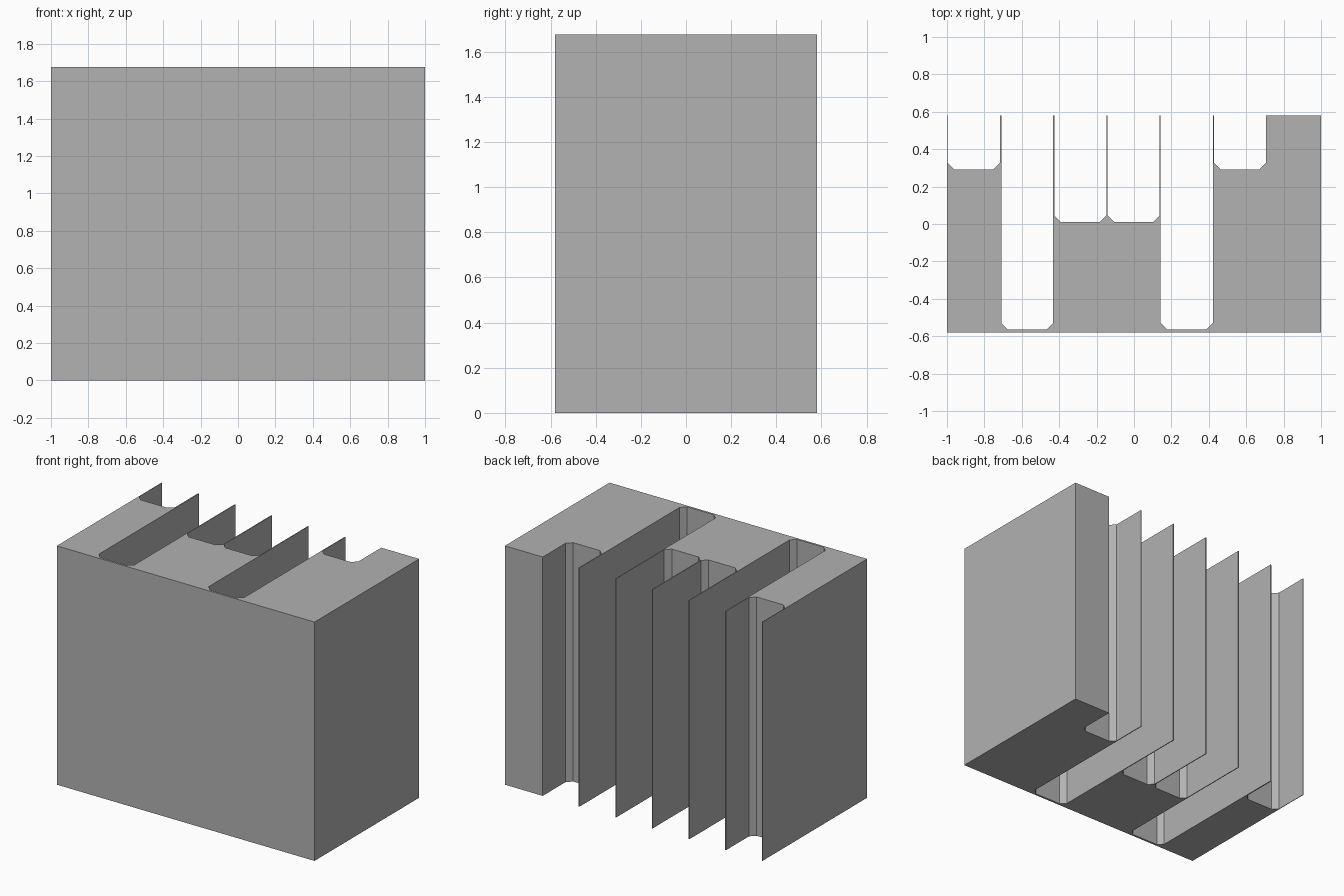
import bpy
import bmesh

cube = bpy.data.objects.get("Cube")
if cube:
    bpy.data.objects.remove(cube, do_unlink=True)

HEIGHT = 1.676
FRONT, BACK = -0.58, 0.58
PITCH = 0.2845      # spacing of the thin fins
FIRST = -0.998      # centre of the fin at the right edge
CHAMFER = 0.035     # bevel in the slot corners
SLOT_FLOORS = [0.292, -0.565, 0.011, 0.011, -0.565, 0.292]

# One plain grey for the whole part
grey = bpy.data.materials.new("plain_grey")
grey.use_nodes = True
colour = (0.445, 0.445, 0.445, 1)
grey.diffuse_color = colour
grey.node_tree.nodes["Principled BSDF"].inputs["Base Color"].default_value = colour


def fin_half(i):
    """Half thickness of the fin at boundary i."""
    return 0.002 if i == 0 else 0.004 if i == 1 else 0.003


# Plan outline: a solid front wall with slots open to the back
outline = [(1, BACK), (1, FRONT), (-1, FRONT), (-1, BACK)]
for i, floor in enumerate(SLOT_FLOORS):
    a = FIRST + i * PITCH + fin_half(i)
    b = FIRST + (i + 1) * PITCH - fin_half(i + 1)
    outline += [
        (a, BACK), (a, floor + CHAMFER), (a + CHAMFER, floor),
        (b - CHAMFER, floor), (b, floor + CHAMFER), (b, BACK),
    ]

# Extrude the outline upwards
bm = bmesh.new()
base = bm.faces.new([bm.verts.new((x, y, 0)) for x, y in outline])
top = bmesh.ops.extrude_face_region(bm, geom=[base], use_keep_orig=True)
bmesh.ops.translate(
    bm, vec=(0, 0, HEIGHT),
    verts=[g for g in top["geom"] if isinstance(g, bmesh.types.BMVert)])
bmesh.ops.recalc_face_normals(bm, faces=bm.faces)

mesh = bpy.data.meshes.new("slotted_block")
bm.to_mesh(mesh)
bm.free()
mesh.materials.append(grey)
block = bpy.data.objects.new("slotted_block", mesh)
bpy.context.collection.objects.link(block)
